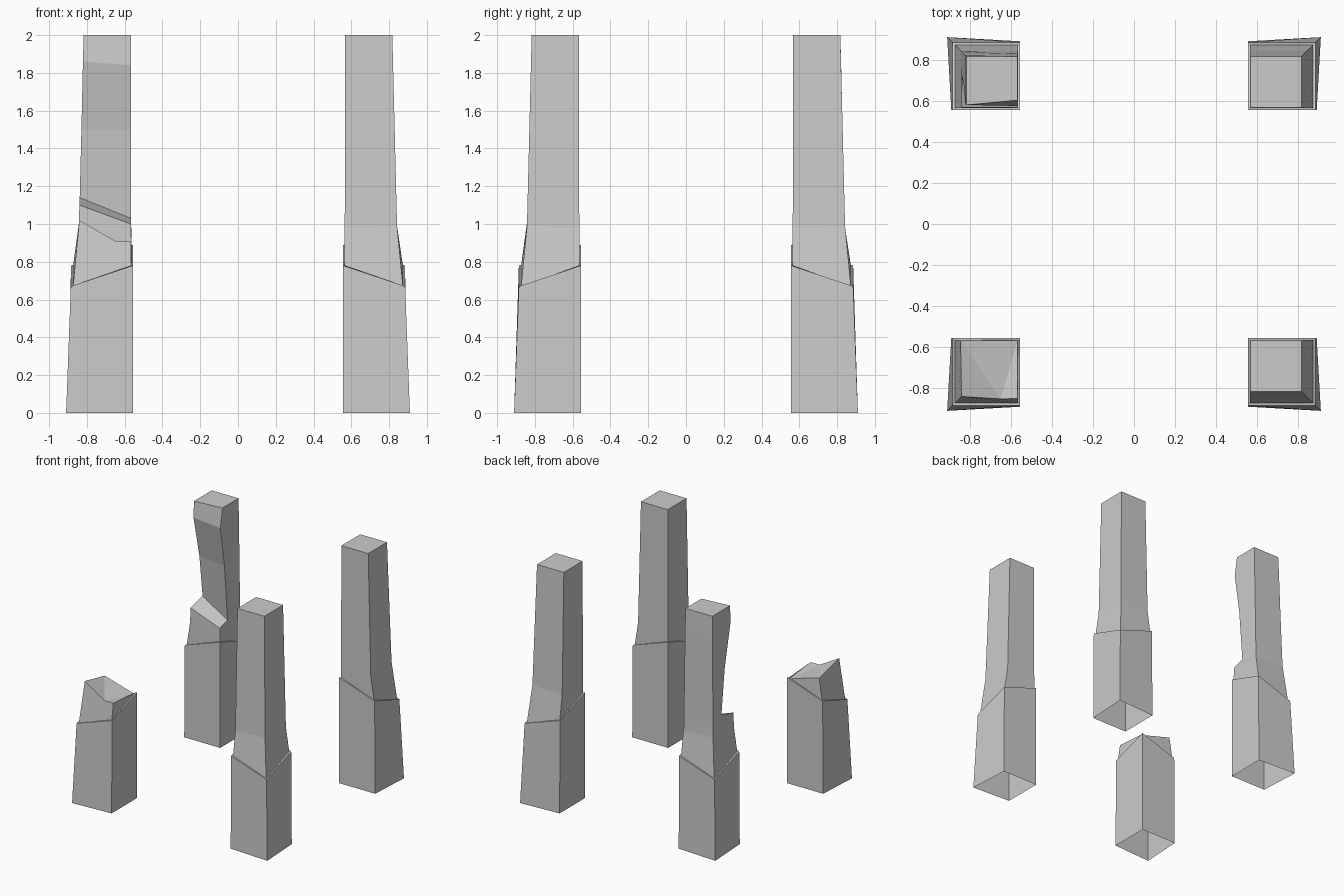
import bpy, bmesh
from mathutils import Vector

if "Cube" in bpy.data.objects:
    bpy.data.objects.remove(bpy.data.objects["Cube"])


def ring(a, b, heights):
    """Four corners (inner, x side, outer, y side) between offsets a and b."""
    xy = [(a, a), (b, a), (b, b), (a, b)]
    return [(x, y, z) for (x, y), z in zip(xy, heights)]


# Shared base: flared foot, slanted rim, thin ledge
RIM = (0.89, 0.78, 0.67, 0.78)
BASE = [
    [(0.555, 0.555, 0), (0.89, 0.555, 0), (0.91, 0.91, 0), (0.555, 0.89, 0)],
    ring(0.555, 0.885, RIM),
    ring(0.565, 0.873, RIM),
]
KINK = ring(0.565, 0.842, (0.92, 0.98, 0.99, 0.98))
TOP = ring(0.567, 0.817, (2, 2, 2, 2))

# Chipped shaft: ledge front, notch back, then the hollow front face
CHIPPED = [
    KINK,
    [(0.567, 0.567, 1.00), (0.84, 0.567, 1.10), (0.839, 0.839, 1.10), (0.567, 0.839, 1.00)],
    [(0.567, 0.67, 1.03), (0.838, 0.725, 1.14), (0.838, 0.838, 1.14), (0.567, 0.838, 1.03)],
    [(0.567, 0.63, 1.50), (0.829, 0.67, 1.50), (0.829, 0.829, 1.50), (0.567, 0.829, 1.50)],
    [(0.567, 0.575, 1.84), (0.821, 0.58, 1.86), (0.821, 0.821, 1.86), (0.567, 0.821, 1.84)],
    [(0.567, 0.603, 2), (0.817, 0.58, 2), (0.817, 0.817, 2), (0.567, 0.817, 2)],
]

# Snapped stump: uneven break line
STUMP = [[(0.567, 0.567, 0.88), (0.845, 0.567, 0.96), (0.84, 0.84, 1.02), (0.567, 0.85, 0.91)]]


def pillar(name, sx, sy, shaft, snapped=False):
    bm = bmesh.new()
    loops = [[bm.verts.new((x * sx, y * sy, z)) for x, y, z in r] for r in BASE + shaft]
    for lo, hi in zip(loops, loops[1:]):
        for i in range(4):
            j = (i + 1) % 4
            bm.faces.new((lo[i], lo[j], hi[j], hi[i]))
    inner, xs, outer, ys = loops[-1]
    if snapped:
        # extra low point on the break, then a faceted fracture surface
        edge = bm.edges.get((outer, ys))
        _, dip = bmesh.utils.edge_split(edge, outer, 0.7)
        dip.co = Vector((0.65 * sx, 0.852 * sy, 0.91))
        for f in ((outer, dip, xs), (xs, dip, inner), (inner, dip, ys)):
            bm.faces.new(f)
    else:
        bm.faces.new(loops[-1])
    bmesh.ops.recalc_face_normals(bm, faces=bm.faces)
    mesh = bpy.data.meshes.new(name)
    bm.to_mesh(mesh)
    bm.free()
    obj = bpy.data.objects.new(name, mesh)
    bpy.context.collection.objects.link(obj)


# Four corner pillars
pillar("pillar_front_right", 1, -1, [KINK, TOP])
pillar("pillar_back_right", 1, 1, [KINK, TOP])
pillar("pillar_back_left_chipped", -1, 1, CHIPPED)
pillar("pillar_front_left_snapped", -1, -1, STUMP, snapped=True)
